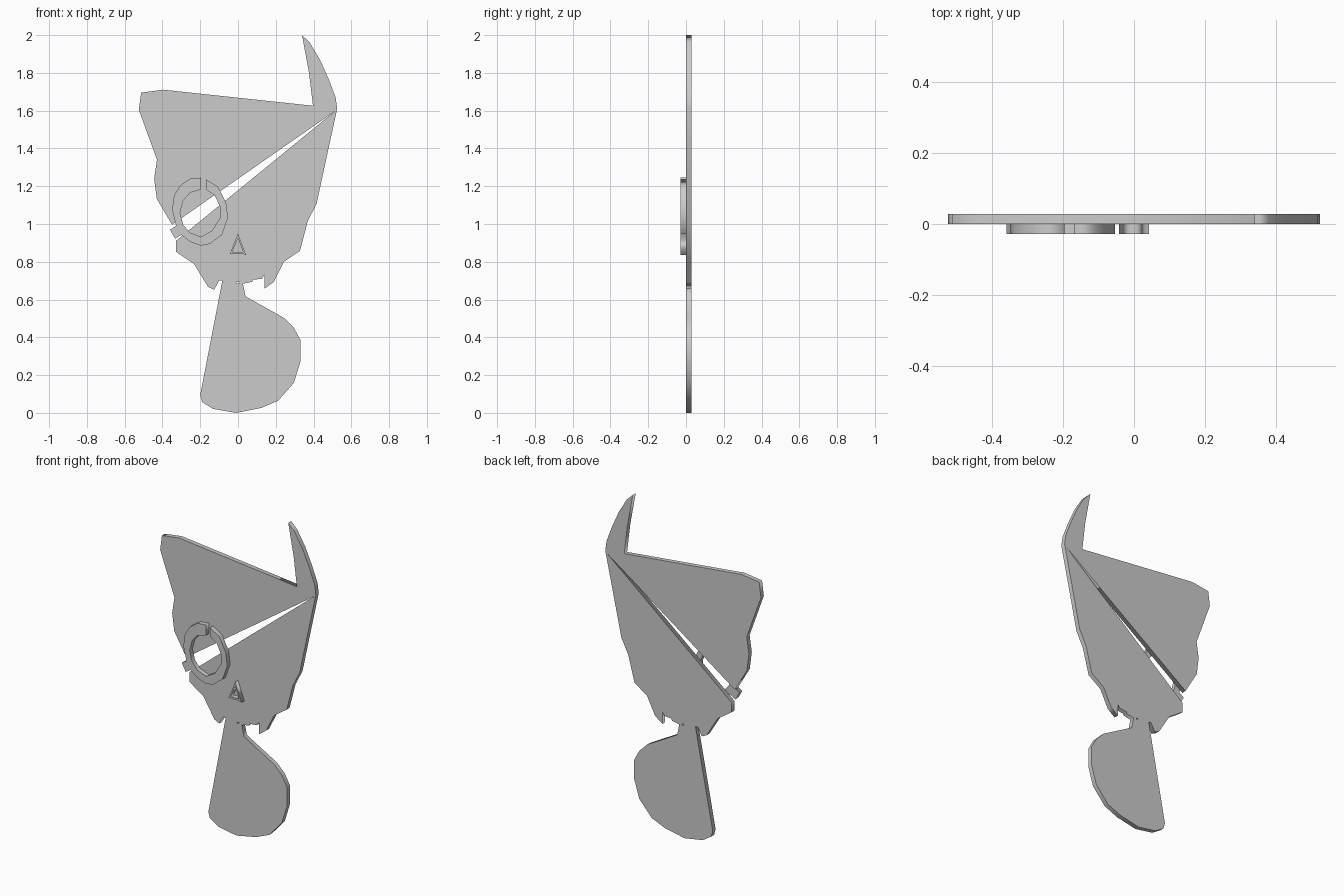
import bpy, math

HALF = 0.014  # half thickness of every flat plate


def plate(name, outlines, y):
    """Flat plate in the XZ plane: first outline is the edge, later ones are holes."""
    curve = bpy.data.curves.new(name + "_profile", 'CURVE')
    curve.dimensions = '2D'
    curve.fill_mode = 'BOTH'
    curve.extrude = HALF
    for pts in outlines:
        spline = curve.splines.new('POLY')
        spline.points.add(len(pts) - 1)
        for p, (x, z) in zip(spline.points, pts):
            p.co = (x, z, 0, 1)
        spline.use_cyclic_u = True
    obj = bpy.data.objects.new(name, curve)
    bpy.context.collection.objects.link(obj)
    obj.location.y = y
    obj.rotation_euler.x = math.pi / 2
    # turn the filled profile into a plain mesh
    bpy.ops.object.select_all(action='DESELECT')
    obj.select_set(True)
    bpy.context.view_layer.objects.active = obj
    bpy.ops.object.convert(target='MESH')
    return bpy.context.object


# Main silhouette: horn, right side, stem and foot, left side, thin slit, top
horn = [(.376, 1.80), (.339, 2.0), (.38, 1.96), (.434, 1.87), (.481, 1.765),
        (.517, 1.67), (.525, 1.61)]
right_side = [(.471, 1.362), (.416, 1.107), (.37, 1.017), (.328, .858),
              (.243, .80), (.19, .694), (.14, .657), (.14, .731),
              (.127, .71), (.08, .705), (.074, .694), (.026, .684)]
foot = [(.04, .617), (.243, .503), (.296, .45), (.33, .387), (.33, .27),
        (.296, .159), (.212, .064), (.122, .026), (-.01, 0), (-.132, .021),
        (-.19, .058), (-.2, .095), (-.083, .70)]
left_jaw = [(-.10, .70), (-.127, .652), (-.159, .668), (-.233, .789),
            (-.328, .853), (-.328, .911)]
slit_tip = [(.513, 1.597)]
upper_left = [(-.349, .996), (-.43, 1.134), (-.444, 1.24), (-.429, 1.34),
              (-.481, 1.483), (-.525, 1.605), (-.513, 1.695), (-.397, 1.711),
              (.397, 1.626)]
pin_hole = [(-.007, .693), (.007, .693), (.007, .686), (-.007, .686)]
plate("body_plate",
      [horn + right_side + foot + left_jaw + slit_tip + upper_left, pin_hole],
      HALF)

# Raised open ring with a gap on top and a small tab at lower left
ring_outer = [(-.169, 1.236), (-.106, 1.197), (-.063, 1.113), (-.053, 1.033),
              (-.085, .943), (-.148, .895), (-.196, .885), (-.254, .906),
              (-.30, .943), (-.333, .922), (-.36, .97), (-.328, .99),
              (-.349, 1.075), (-.339, 1.15), (-.307, 1.203), (-.254, 1.24),
              (-.196, 1.245)]
ring_inner = [(-.196, 1.182), (-.254, 1.166), (-.29, 1.123), (-.307, 1.06),
              (-.29, .996), (-.254, .954), (-.196, .932), (-.138, .964),
              (-.095, 1.033), (-.095, 1.091), (-.122, 1.15), (-.169, 1.182)]
plate("eye_ring", [ring_outer + ring_inner], -HALF)

# Raised triangular frame
plate("nose_frame",
      [[(0, .95), (.043, .835), (.025, .842), (-.043, .842)],
       [(0, .925), (.027, .853), (-.03, .853)]], -HALF)
